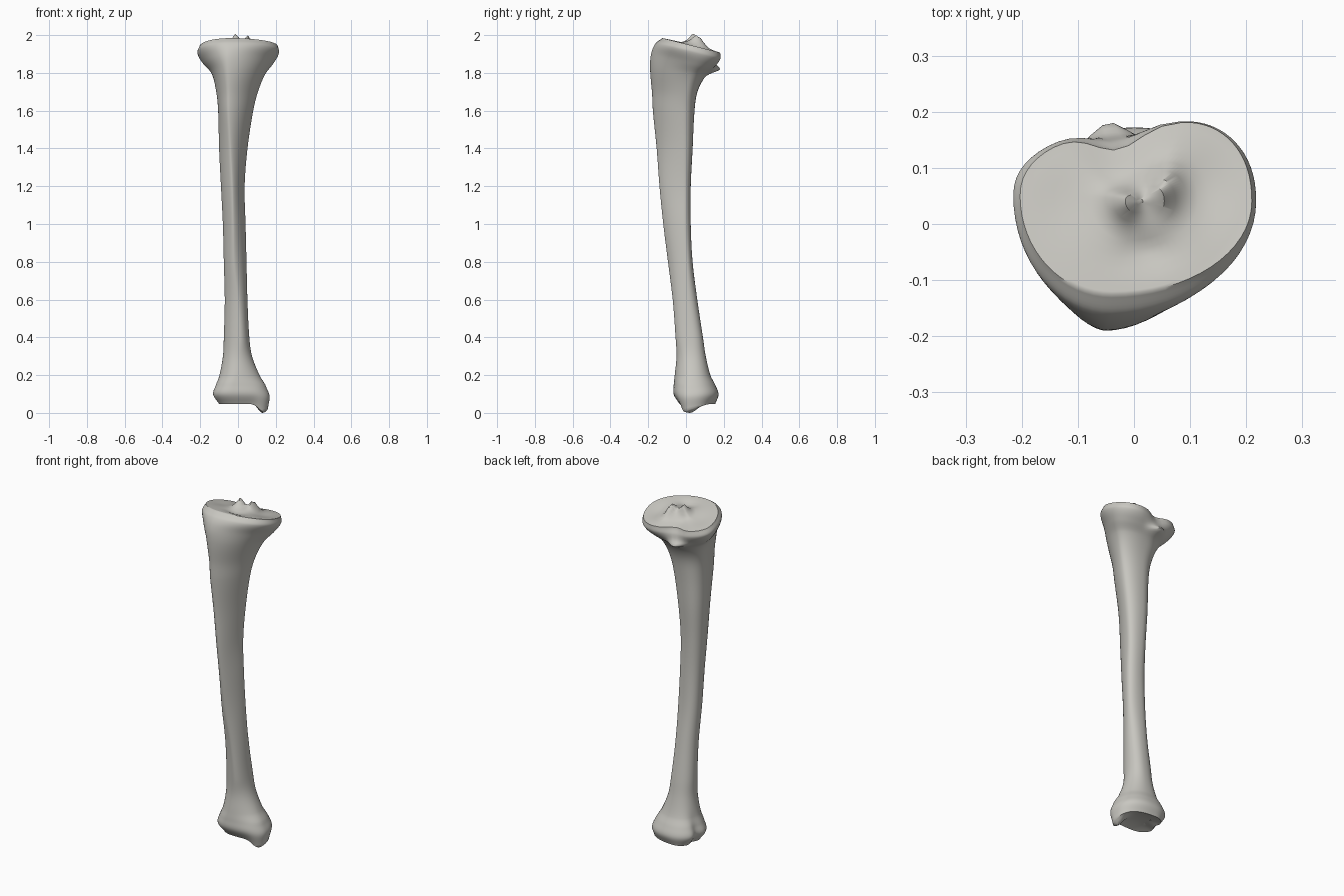
import bpy
import math

if "Cube" in bpy.data.objects:
    bpy.data.objects.remove(bpy.data.objects["Cube"], do_unlink=True)

# Cross-sections: height, left x, left y, right x, right y,
# crest x, front y, back ridge x, back y, front pointedness
lower_end = [
    (.05, -.105, .05, .158, .03, 0, -.035, -.02, .155, .85),
    (.10, -.135, .05, .167, .03, -.02, -.065, 0, .172, .85),
    (.15, -.12, .05, .145, .03, -.02, -.065, 0, .155, .9),
    (.2, -.1, .04, .115, .03, -.01, -.06, 0, .13, 1),
    (.3, -.08, .03, .075, .03, 0, -.05, 0, .105, 1),
]
shaft = [
    (.4, -.075, .025, .06, .03, .01, -.055, 0, .09, 1),
    (.6, -.07, 0, .05, .01, 0, -.07, -.01, .06, 1.1),
    (.8, -.075, -.02, .045, 0, -.02, -.095, -.02, .035, 1.2),
    (1, -.08, -.03, .04, -.01, -.025, -.12, -.02, .025, 1.3),
    (1.2, -.09, -.04, .035, -.01, -.03, -.14, -.03, .025, 1.3),
    (1.4, -.1, -.04, .05, -.01, -.04, -.155, -.03, .035, 1.3),
    (1.6, -.105, -.04, .08, -.01, -.05, -.175, -.02, .045, 1.2),
]
upper_end = [
    (1.7, -.115, -.03, .105, 0, -.05, -.18, -.01, .06, 1.2),
    (1.8, -.14, 0, .145, .02, -.05, -.19, 0, .105, 1.1),
    (1.86, -.185, .03, .185, .04, -.05, -.185, .04, .145, 1.1),
    (1.92, -.215, .05, .217, .04, -.04, -.16, .08, .182, 1),
    (1.955, -.203, .05, .21, .04, -.04, -.125, .085, .182, 1),
]
SECTIONS = lower_end + shaft + upper_end
SIDES = 64
STEPS = 6
CAP_SCALES = [.03, .12, .22, .32, .42, .52, .62, .72, .82, .91, .97]


def bump(value, centre, width):
    return math.exp(-((value - centre) / width) ** 2)


def slope(i, k):
    """Smooth rate of change of one section value along the height."""
    a = SECTIONS[max(i - 1, 0)]
    b = SECTIONS[min(i + 1, len(SECTIONS) - 1)]
    return (b[k] - a[k]) / (b[0] - a[0])


def blend(i, t):
    """Hermite blend between section i and the next."""
    a, b = SECTIONS[i], SECTIONS[i + 1]
    h = b[0] - a[0]
    result = [a[0] + h * t]
    for k in range(1, len(a)):
        s = t * t * (3 - 2 * t)
        result.append(a[k] * (1 - s) + b[k] * s
                      + h * slope(i, k) * t * (1 - t) ** 2
                      - h * slope(i + 1, k) * t * t * (1 - t))
    return result


def outline(section):
    """Four curved quarters through crest, right, back and left."""
    z, left, left_y, right, right_y, crest, front, ridge, back, power = section
    ring = []
    for j in range(SIDES):
        angle = math.tau * j / SIDES
        s, c = math.sin(angle), math.cos(angle)
        side, side_y = (right, right_y) if s >= 0 else (left, left_y)
        mid, end, p = (crest, front, power) if c >= 0 else (ridge, back, .9)
        ring.append((mid + (side - mid) * abs(s) ** p,
                     side_y + (end - side_y) * abs(c) ** p, z))
    return ring


def cap(ring, centre, scale, lift):
    cx, cy = centre
    return [(cx + (x - cx) * scale, cy + (y - cy) * scale,
             z + lift * (1 - scale ** 2)) for x, y, z in ring]


def sculpt(x, y, z, on_top):
    """Local landmarks of the two joint ends."""
    nx, ny, nz = x, y, z
    if z > 1.7:
        # Backward tilt of the plateau
        t = min((z - 1.7) / .2, 1)
        nz -= .25 * y * t * t * (3 - 2 * t)
        # Rear notch and the facet below it
        if y > .05:
            reach = min((y - .05) / .08, 1)
            ny -= .042 * bump(x, -.03, .06) * bump(z, 1.96, .06) * reach
            ny += .05 * bump(x, -.045, .05) * bump(z, 1.845, .035) * reach
    if on_top:
        # Shallow dishes, central ridge and two spines
        nz -= .012 * bump(x, .13, .05) * bump(y, .06, .07)
        nz -= .006 * bump(x, -.12, .05) * bump(y, .04, .06)
        nz += .018 * bump(x, .02, .06) * bump(y, .05, .06)
        nz += .044 * bump(x, -.015, .024) * bump(y, .04, .03)
        nz += .044 * bump(x, .055, .022) * bump(y, .065, .04)
        nz -= .015 * bump(x, .02, .05) * bump(y, -.05, .03)
    if z < .35:
        # Side groove and the inner ankle knob
        nx += .022 * bump(y, .07, .03) * bump(z, .08, .1) * (x < -.04)
        fade = max(0, 1 - max(z - .05, 0) / .1)
        nz -= .056 * fade * bump(x, .128, .036) * bump(y, .02, .055)
    return nx, ny, nz


# Stack of rings: lower joint face, shaft, upper joint face
body = [outline(blend(i, k / STEPS))
        for i in range(len(SECTIONS) - 1) for k in range(STEPS)]
body.append(outline(SECTIONS[-1]))
lower_cap = [cap(body[0], (.01, .05), s, .016) for s in CAP_SCALES]
upper_cap = [cap(body[-1], (.01, .04), s, .006) for s in reversed(CAP_SCALES)]
rings = lower_cap + body + upper_cap

first_top = len(lower_cap) + len(body)
verts = [sculpt(*p, i >= first_top) for i, ring in enumerate(rings) for p in ring]
faces = []
for i in range(len(rings) - 1):
    for j in range(SIDES):
        a, b = i * SIDES + j, i * SIDES + (j + 1) % SIDES
        faces.append((a, b, b + SIDES, a + SIDES))
faces.append(tuple(reversed(range(SIDES))))
faces.append(tuple(range(len(verts) - SIDES, len(verts))))

mesh = bpy.data.meshes.new("shin_bone")
mesh.from_pydata(verts, [], faces)
# Rest the lowest point on the ground
lowest = min(v.co.z for v in mesh.vertices)
for v in mesh.vertices:
    v.co.z -= lowest
mesh.update()
bone = bpy.data.objects.new("shin_bone", mesh)
bpy.context.collection.objects.link(bone)

# Bone colour
colour = (.58, .57, .53, 1)
material = bpy.data.materials.new("pale grey bone")
material.use_nodes = True
material.diffuse_color = colour
shader = next(n for n in material.node_tree.nodes if n.type == "BSDF_PRINCIPLED")
shader.inputs["Base Color"].default_value = colour
shader.inputs["Roughness"].default_value = .7
mesh.materials.append(material)

bpy.ops.object.select_all(action="DESELECT")
bone.select_set(True)
bpy.context.view_layer.objects.active = bone
bpy.ops.object.shade_smooth_by_angle(angle=math.radians(50))
